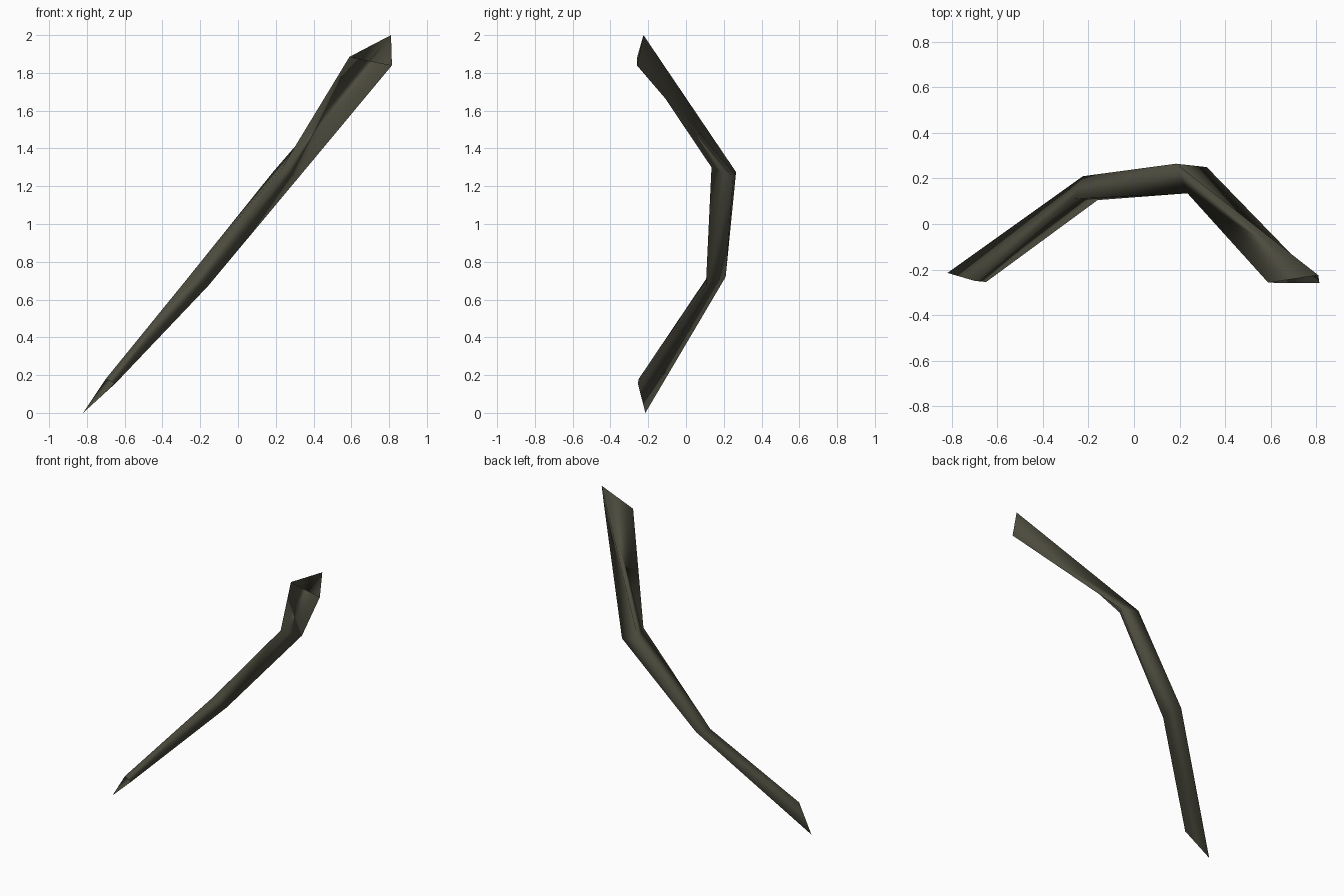
import bpy

if "Cube" in bpy.data.objects:
    bpy.data.objects.remove(bpy.data.objects["Cube"])

# Bent three-sided twig: one ring (back, front, lower corner) per joint
rings = [
    [(-0.82, -0.215, 0.0), (-0.70, -0.25, 0.18), (-0.65, -0.255, 0.155)],
    [(-0.225, 0.21, 0.72), (-0.265, 0.11, 0.715), (-0.16, 0.105, 0.67)],
    [(0.185, 0.265, 1.275), (0.235, 0.135, 1.30), (0.32, 0.25, 1.245)],
    [(0.81, -0.225, 2.0), (0.59, -0.258, 1.885), (0.815, -0.26, 1.84)],
]
verts = [p for ring in rings for p in ring]

# Walls between neighbouring rings, ends left open
faces = []
for s in range(len(rings) - 1):
    for i in range(3):
        j = (i + 1) % 3
        a, b = s * 3 + i, s * 3 + j
        c, d = b + 3, a + 3
        faces += [(a, b, d), (b, c, d)]

mesh = bpy.data.meshes.new("twig")
mesh.from_pydata(verts, [], faces)
mesh.update()
twig = bpy.data.objects.new("twig", mesh)
bpy.context.collection.objects.link(twig)

# Dark olive bark
bark = bpy.data.materials.new("dark olive bark")
bark.diffuse_color = (0.075, 0.072, 0.049, 1)
bark.use_nodes = True
bark.node_tree.nodes["Principled BSDF"].inputs["Base Color"].default_value = bark.diffuse_color
mesh.materials.append(bark)

# Soft shading around the stem
mesh.polygons.foreach_set("use_smooth", [True] * len(mesh.polygons))
